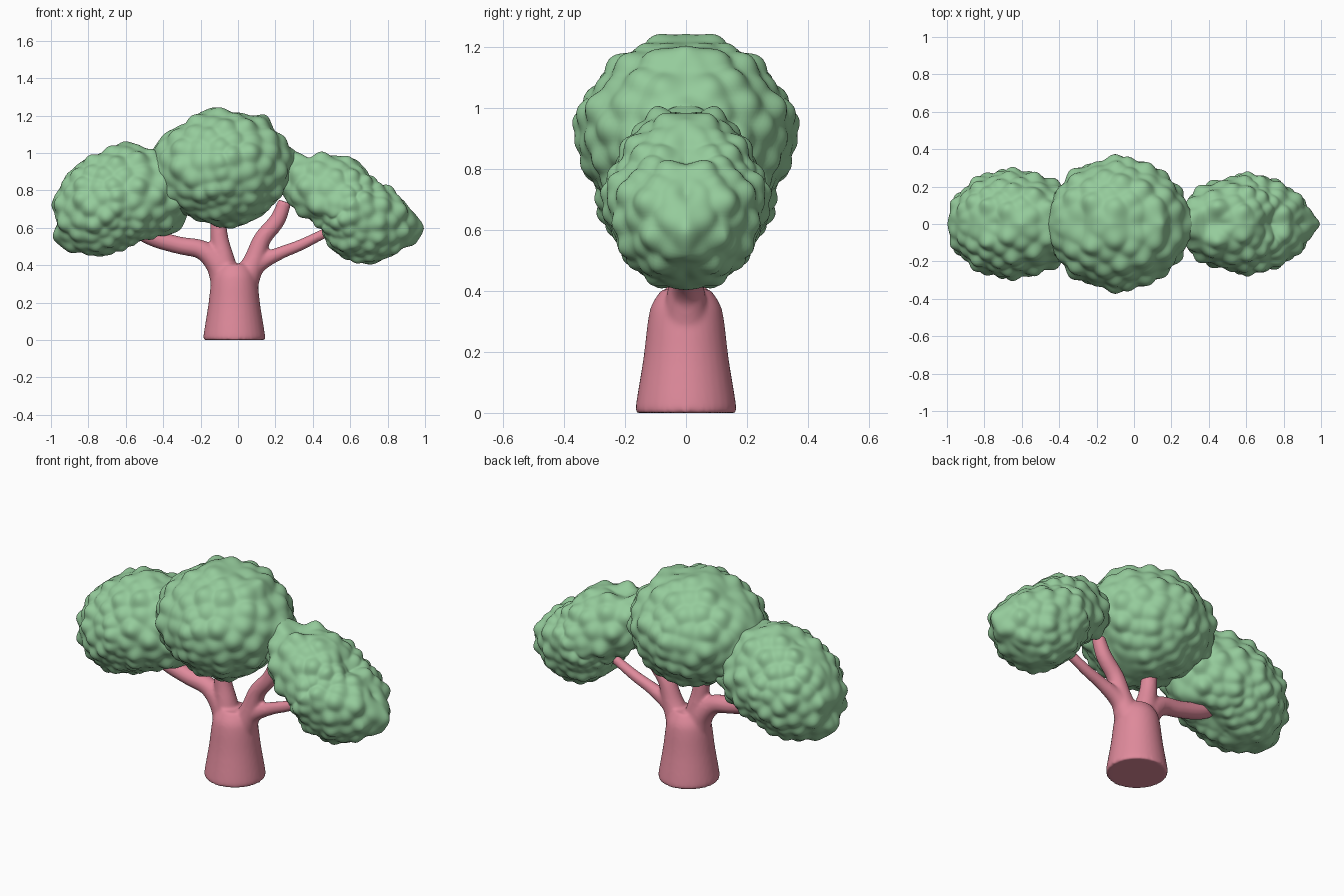
import bpy, bmesh, math
from mathutils import Vector, kdtree

if "Cube" in bpy.data.objects:
    bpy.data.objects.remove(bpy.data.objects["Cube"])


def material(name, rgb):
    m = bpy.data.materials.new(name)
    m.diffuse_color = (*rgb, 1)
    m.use_nodes = True
    m.node_tree.nodes["Principled BSDF"].inputs["Base Color"].default_value = m.diffuse_color
    return m


LEAF = material("leaf green", (0.30, 0.60, 0.33))
BARK = material("bark pink", (0.74, 0.255, 0.33))


def finish(bm, name, mat):
    bmesh.ops.recalc_face_normals(bm, faces=bm.faces)
    for f in bm.faces:
        f.smooth = True
    me = bpy.data.meshes.new(name)
    bm.to_mesh(me)
    bm.free()
    me.materials.append(mat)
    ob = bpy.data.objects.new(name, me)
    bpy.context.collection.objects.link(ob)
    return ob


def foliage(name, center, half_width, outline, lift=0.0, count=80, bump=0.034, size=0.055):
    """Rounded clump that follows a side outline, covered in leafy lumps."""
    cx, cz = center
    polar = sorted((math.atan2(z - cz, x - cx), math.hypot(x - cx, z - cz)) for x, z in outline)
    polar = ([(polar[-1][0] - math.tau, polar[-1][1])] + polar
             + [(polar[0][0] + math.tau, polar[0][1])])

    def radius(a):
        for (a0, r0), (a1, r1) in zip(polar, polar[1:]):
            if a0 <= a <= a1:
                t = (a - a0) / (a1 - a0)
                t = 0.5 * t + 0.5 * t * t * (3 - 2 * t)
                return r0 + (r1 - r0) * t

    # average outline softens the lobes towards the sides
    mean = [sum(radius(math.remainder(math.tau * i / 72 + k * 0.1, math.tau))
                for k in range(-5, 6)) / 11 for i in range(73)]

    def place(d):
        a = math.atan2(d.z, d.x)
        s = min(1.0, math.hypot(d.x, d.z))
        u = (a % math.tau) / math.tau * 72
        i = min(int(u), 71)
        m = mean[i] + (mean[i + 1] - mean[i]) * (u - i)
        w = min(1, abs(d.y) * 2.4)
        r = radius(a) * (1 - w) + m * 0.96 * w
        # narrower crown, fuller underside
        s = s ** (1.03 + 0.27 * max(0, math.sin(a)))
        z = cz + math.sin(a) * s * r
        return Vector((cx + math.cos(a) * s * r,
                       d.y * (half_width - bump * 0.8) * (1 + lift * (z - cz)), z))

    # lumps mirrored front to back, packed closer on the underside
    tree = kdtree.KDTree(count * 2)
    for i in range(count):
        y = (i + 0.5) / count
        a = i * 2.39996
        a -= 0.35 * math.cos(a)
        s = math.sqrt(1 - y * y)
        p = place(Vector((s * math.cos(a), y, s * math.sin(a))))
        tree.insert(p, i)
        tree.insert(Vector((p.x, -p.y, p.z)), i + count)
    tree.balance()

    bm = bmesh.new()
    bmesh.ops.create_icosphere(bm, subdivisions=6, radius=1)
    dirs = {}
    for v in bm.verts:
        dirs[v] = v.co.normalized()
        v.co = place(dirs[v])
    bm.normal_update()
    moves = []
    for v in bm.verts:
        h = 0.0
        for _, i, dist in tree.find_range(v.co, size * 2):
            scale = 0.75 + 0.25 * math.sin(i % count * 1.7)
            h = max(h, scale * math.exp(-(dist / size) ** 2 * 1.3))
        w = min(1, 0.05 + abs(dirs[v].y) * 2.6)
        moves.append(v.normal * (bump * 1.3 * h * w))
    for v, m in zip(bm.verts, moves):
        v.co += m
    # round off the creases between lumps
    for _ in range(2):
        bmesh.ops.smooth_vert(bm, verts=bm.verts, factor=0.5,
                              use_axis_x=True, use_axis_y=True, use_axis_z=True)
    return finish(bm, name, LEAF)


foliage("left_foliage", (-0.66, 0.75), 0.295, [
    (-1.0, 0.72), (-0.955, 0.80), (-0.875, 0.92), (-0.82, 0.965), (-0.74, 0.985), (-0.67, 1.03),
    (-0.60, 1.065), (-0.51, 1.025), (-0.42, 1.005), (-0.30, 0.93), (-0.25, 0.78), (-0.305, 0.59),
    (-0.39, 0.555), (-0.46, 0.575), (-0.53, 0.55), (-0.64, 0.49), (-0.74, 0.445), (-0.82, 0.475),
    (-0.90, 0.465), (-0.99, 0.54), (-0.955, 0.64)])
foliage("middle_foliage", (-0.08, 0.92), 0.362, [
    (-0.47, 0.99), (-0.40, 1.09), (-0.27, 1.155), (-0.20, 1.215), (-0.13, 1.245), (-0.03, 1.215),
    (0.05, 1.19), (0.155, 1.205), (0.19, 1.12), (0.26, 1.045), (0.33, 0.99), (0.29, 0.86),
    (0.21, 0.765), (0.13, 0.675), (-0.04, 0.60), (-0.15, 0.63), (-0.26, 0.675), (-0.36, 0.72),
    (-0.46, 0.83), (-0.50, 0.91)], lift=0.15, count=84, bump=0.036, size=0.065)
foliage("right_foliage", (0.60, 0.71), 0.27, [
    (0.20, 1.02), (0.33, 1.01), (0.385, 0.955), (0.465, 0.965), (0.545, 0.985), (0.63, 0.965),
    (0.695, 0.865), (0.73, 0.815), (0.83, 0.805), (0.88, 0.715), (0.95, 0.675), (1.0, 0.60),
    (0.95, 0.51), (0.885, 0.495), (0.80, 0.45), (0.73, 0.405), (0.60, 0.435), (0.50, 0.485),
    (0.475, 0.61), (0.385, 0.68), (0.25, 0.765), (0.14, 0.88)])


def tube(bm, points, sides=32):
    """Capped round tube through (x, z, radius) points, smoothed along its path."""
    pts = [Vector(p) for p in points]
    path = []
    for i in range(len(pts) - 1):
        p0, p1, p2, p3 = pts[max(i - 1, 0)], pts[i], pts[i + 1], pts[min(i + 2, len(pts) - 1)]
        for k in range(5):
            t = k / 5
            path.append(0.5 * (2 * p1 + (p2 - p0) * t + (2 * p0 - 5 * p1 + 4 * p2 - p3) * t * t
                               + (3 * p1 - p0 - 3 * p2 + p3) * t ** 3))
    path.append(pts[-1])
    rings = []
    for i, (x, z, r) in enumerate(path):
        d = path[min(i + 1, len(path) - 1)] - path[max(i - 1, 0)]
        side = Vector((d.y, 0, -d.x)).normalized()
        rings.append([bm.verts.new(Vector((x, 0, z)) + side * (r * math.cos(a))
                                   + Vector((0, r * math.sin(a), 0)))
                      for a in (math.tau * j / sides for j in range(sides))])
    for a, b in zip(rings, rings[1:]):
        for j in range(sides):
            k = (j + 1) % sides
            bm.faces.new((a[j], a[k], b[k], b[j]))
    bm.faces.new(rings[0][::-1])
    bm.faces.new(rings[-1])


# trunk with four branches, fused into one skin
wood = bmesh.new()
for path in (
    [(-0.02, 0.0, 0.164), (-0.02, 0.03, 0.164), (-0.02, 0.18, 0.14), (-0.02, 0.31, 0.124),
     (-0.02, 0.36, 0.11), (-0.02, 0.405, 0.08)],
    [(-0.07, 0.30, 0.075), (-0.105, 0.40, 0.066), (-0.19, 0.48, 0.052), (-0.31, 0.505, 0.047),
     (-0.42, 0.535, 0.047), (-0.49, 0.565, 0.047), (-0.53, 0.59, 0.042), (-0.55, 0.605, 0.025)],
    [(-0.06, 0.30, 0.08), (-0.08, 0.43, 0.062), (-0.10, 0.55, 0.047), (-0.11, 0.70, 0.042)],
    [(0.03, 0.30, 0.08), (0.085, 0.42, 0.058), (0.13, 0.54, 0.047), (0.21, 0.64, 0.043),
     (0.25, 0.74, 0.036)],
    [(0.03, 0.30, 0.07), (0.10, 0.40, 0.05), (0.22, 0.462, 0.035), (0.34, 0.51, 0.03),
     (0.50, 0.59, 0.025)],
):
    tube(wood, path)
trunk = finish(wood, "trunk_and_branches", BARK)
remesh = trunk.modifiers.new("fuse", "REMESH")
remesh.mode = "VOXEL"
remesh.voxel_size = 0.009
remesh.use_smooth_shade = True
soften = trunk.modifiers.new("soften", "SMOOTH")
soften.factor = 0.5
soften.iterations = 8
